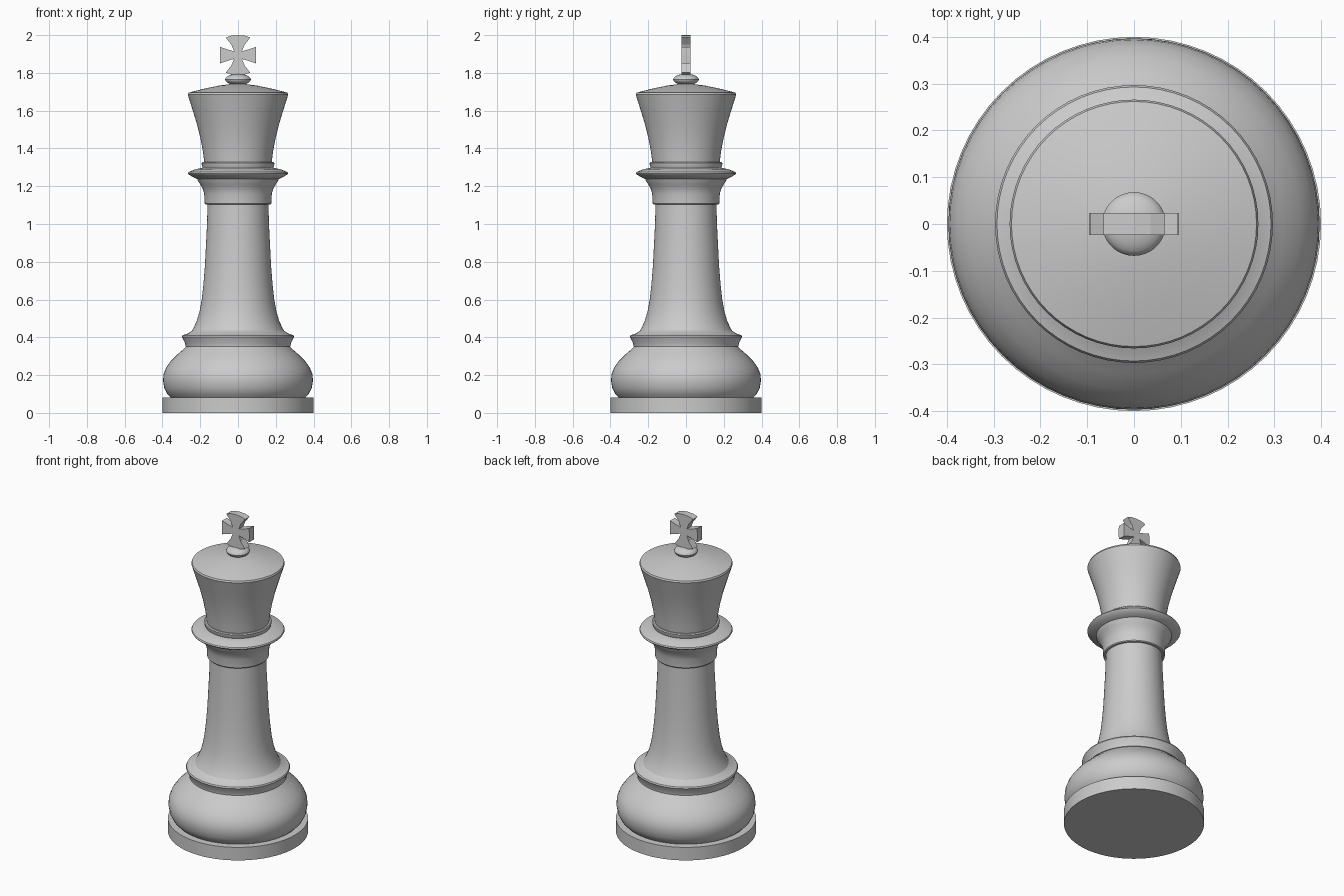
import bpy, bmesh, math

if "Cube" in bpy.data.objects:
    bpy.data.objects.remove(bpy.data.objects["Cube"])

grey = bpy.data.materials.new("plain grey")
grey.diffuse_color = (0.6, 0.6, 0.6, 1)
grey.use_nodes = True
grey.node_tree.nodes["Principled BSDF"].inputs["Base Color"].default_value = grey.diffuse_color
SIDES = 64


def finish(name, bm, smooth=True):
    bmesh.ops.recalc_face_normals(bm, faces=bm.faces)
    me = bpy.data.meshes.new(name)
    bm.to_mesh(me)
    bm.free()
    me.materials.append(grey)
    ob = bpy.data.objects.new(name, me)
    bpy.context.collection.objects.link(ob)
    if smooth:
        bpy.ops.object.select_all(action='DESELECT')
        ob.select_set(True)
        bpy.context.view_layer.objects.active = ob
        bpy.ops.object.shade_smooth_by_angle(angle=math.radians(28))
    return ob


def lathe(name, profile):
    """Turn a closed solid from (radius, height) points, bottom to top."""
    bm = bmesh.new()
    rings = [[bm.verts.new((r * math.cos(i * math.tau / SIDES),
                            r * math.sin(i * math.tau / SIDES), z))
              for i in range(SIDES)] for r, z in profile]
    for a, b in zip(rings, rings[1:]):
        for i in range(SIDES):
            j = (i + 1) % SIDES
            bm.faces.new((a[i], a[j], b[j], b[i]))
    bm.faces.new(rings[0][::-1])
    bm.faces.new(rings[-1])
    return finish(name, bm)


# Foot disc and rounded base
lathe("foot_disc", [(0.4, 0), (0.4, 0.082)])
lathe("base_bulge", [(0.355, 0.08), (0.375, 0.1), (0.39, 0.13), (0.397, 0.17),
                     (0.394, 0.205), (0.38, 0.24), (0.355, 0.275),
                     (0.32, 0.31), (0.285, 0.34), (0.265, 0.36)])

# Lower collar and tapering stem
lathe("lower_collar", [(0.262, 0.345), (0.278, 0.352), (0.28, 0.368),
                       (0.297, 0.403), (0.293, 0.411), (0.265, 0.421), (0.244, 0.435)])
lathe("stem", [(0.25, 0.425), (0.235, 0.45), (0.217, 0.49), (0.203, 0.54),
               (0.192, 0.6), (0.183, 0.68), (0.175, 0.78), (0.169, 0.9),
               (0.164, 1.0), (0.161, 1.11)])

# Flared neck, wide collar and small ring
lathe("neck", [(0.172, 1.103), (0.176, 1.108), (0.179, 1.16), (0.186, 1.185),
               (0.2, 1.21), (0.212, 1.228), (0.22, 1.25)])
lathe("wide_collar", [(0.21, 1.235), (0.24, 1.25), (0.262, 1.262),
                      (0.266, 1.268), (0.262, 1.275), (0.225, 1.29), (0.185, 1.298)])
lathe("neck_ring", [(0.183, 1.29), (0.19, 1.305), (0.193, 1.322), (0.188, 1.327)])

# Flared head with a low cone top
lathe("head", [(0.178, 1.32), (0.185, 1.38), (0.198, 1.45), (0.215, 1.52),
               (0.236, 1.59), (0.266, 1.685), (0.262, 1.695), (0.19, 1.714),
               (0.1, 1.733), (0.03, 1.742)])
lathe("finial_ball", [(0.068 * math.cos(t), 1.765 + 0.03 * math.sin(t))
                      for t in [math.radians(-80 + 16 * k) for k in range(11)]])

# Flat cross with flared arms: one quarter outline mirrored to four
quarter = [(0.095, 0.0), (0.094, 0.043), (0.055, 0.03), (0.021, 0.02),
           (0.035, 0.055), (0.065, 0.093), (0.035, 0.103), (0.0, 0.106)]
outline = []
for sx, sz, rev in ((1, 1, False), (-1, 1, True), (-1, -1, False), (1, -1, True)):
    pts = quarter[::-1] if rev else quarter
    outline += [(sx * x, sz * z) for x, z in pts][:-1]
bm = bmesh.new()
face = bm.faces.new([bm.verts.new((x, -0.023, 1.894 + z)) for x, z in outline])
ext = bmesh.ops.extrude_face_region(bm, geom=[face])
for v in ext["geom"]:
    if isinstance(v, bmesh.types.BMVert):
        v.co.y = 0.023
bmesh.ops.triangulate(bm, faces=[f for f in bm.faces if len(f.verts) > 4])
finish("cross", bm, smooth=False)
